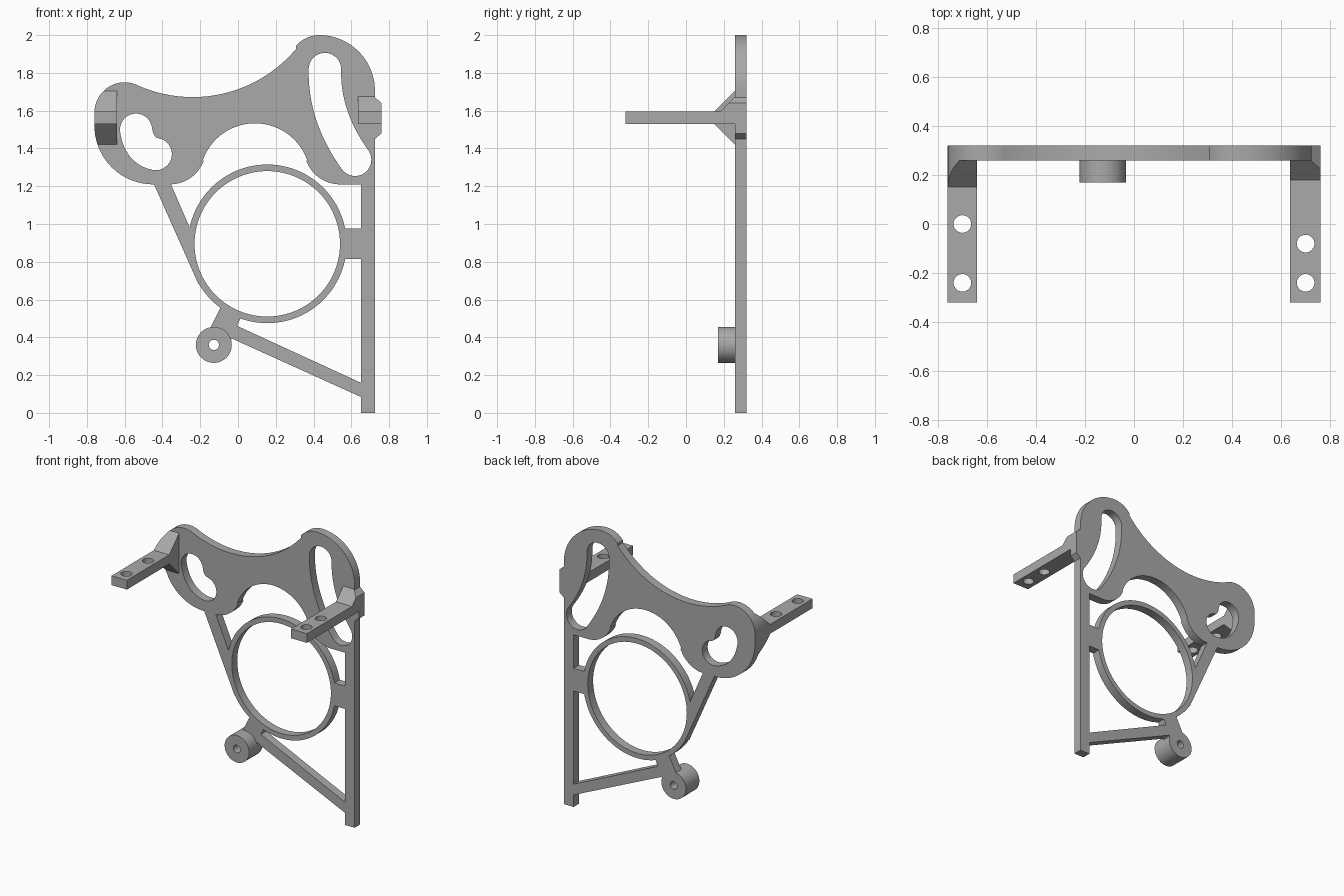
import bpy, bmesh, math
from mathutils import Vector

cube = bpy.data.objects.get("Cube")
if cube:
    bpy.data.objects.remove(cube, do_unlink=True)

BACK, FRONT = 0.32, 0.26      # plate thickness range in y

grey = bpy.data.materials.new("plain grey")
grey.use_nodes = True
COLOUR = (0.4, 0.4, 0.4, 1)
grey.diffuse_color = COLOUR
grey.node_tree.nodes["Principled BSDF"].inputs["Base Color"].default_value = COLOUR


def arc(cx, cz, r, a0, a1, n=24):
    """Points on a circular arc, angles in degrees."""
    angles = [math.radians(a0 + (a1 - a0) * i / n) for i in range(n + 1)]
    return [(cx + r * math.cos(a), cz + r * math.sin(a)) for a in angles]


def circle(cx, cz, r, n=64):
    return arc(cx, cz, r, 0, 360, n)[:-1]


def slot(start, middle, end, r, n=16):
    """Outline of a round-ended slot along a curve through three points."""
    a, m, b = map(Vector, (start, middle, end))
    ctrl = 2 * m - (a + b) / 2
    left, right = [], []
    for i in range(n + 1):
        t = i / n
        p = a * (1 - t) ** 2 + ctrl * 2 * t * (1 - t) + b * t * t
        d = ((ctrl - a) * (1 - t) + (b - ctrl) * t).normalized()
        side = Vector((-d.y, d.x)) * r
        left.append(tuple(p + side))
        right.append(tuple(p - side))
        if i in (0, n):
            deg = math.degrees(math.atan2(d.y, d.x))
            cap = arc(p.x, p.y, r, deg + 90, deg + (270 if i == 0 else -90), n)[1:-1]
            if i == 0:
                start_cap = cap[::-1]
            else:
                end_cap = cap
    return left + end_cap + right[::-1] + start_cap


def prism(name, outline, lo, hi, axis="y"):
    """Extrude a 2D outline along one axis."""
    place = {"x": lambda u, v, w: (w, u, v),
             "y": lambda u, v, w: (u, w, v),
             "z": lambda u, v, w: (u, v, w)}[axis]
    bm = bmesh.new()
    face = bm.faces.new([bm.verts.new(place(u, v, lo)) for u, v in outline])
    top = bmesh.ops.extrude_face_region(bm, geom=[face])["geom"]
    shift = Vector(place(0, 0, hi - lo))
    bmesh.ops.translate(bm, vec=shift, verts=[g for g in top if isinstance(g, bmesh.types.BMVert)])
    bmesh.ops.recalc_face_normals(bm, faces=bm.faces)
    mesh = bpy.data.meshes.new(name)
    bm.to_mesh(mesh)
    bm.free()
    mesh.materials.append(grey)
    obj = bpy.data.objects.new(name, mesh)
    bpy.context.collection.objects.link(obj)
    return obj


def combine(target, tool, operation):
    """Apply a boolean and remove the tool."""
    mod = target.modifiers.new("combine", "BOOLEAN")
    mod.object, mod.operation, mod.solver = tool, operation, "EXACT"
    bpy.context.view_layer.objects.active = target
    bpy.ops.object.modifier_apply(modifier=mod.name)
    bpy.data.objects.remove(tool, do_unlink=True)


def cut(target, outline, lo, hi, axis="y"):
    combine(target, prism("cutter", outline, lo, hi, axis), "DIFFERENCE")


# Two-lobed upper plate outline
outline = (arc(-0.45, 1.52, 0.31, 270, 180)
           + arc(-0.60, 1.59, 0.16, 180, 65.7)
           + arc(-0.24, 2.387, 0.715, 246.5, 320, 40)
           + arc(0.43, 1.84, 0.16, 140, 91)
           + arc(0.43, 1.705, 0.295, 90, 0)
           + [(0.725, 1.21)]
           + arc(0.54, 1.40, 0.19, 270, 200)
           + arc(0.09, 1.24, 0.293, 19, 161, 36)
           + arc(-0.36, 1.40, 0.19, -20, -90))
frame = prism("bracket_frame", outline, FRONT, BACK)

# Side tab, post, struts and links of the lower frame
tab = [(0.64, 1.675), (0.72, 1.675), (0.76, 1.64), (0.76, 1.48), (0.725, 1.45), (0.64, 1.45)]
bars = {
    "side_tab": tab,
    "post": [(0.65, 0), (0.725, 0), (0.725, 1.4), (0.65, 1.4)],
    "ring_link": [(0.5, 0.815), (0.68, 0.815), (0.68, 0.975), (0.5, 0.975)],
    "upper_strut": [(-0.45, 1.222), (-0.36, 1.222), (-0.255, 0.98), (-0.15, 0.85), (-0.209, 0.68)],
    "boss_link": [(-0.093, 0.557), (-0.147, 0.45), (-0.128, 0.36), (-0.04, 0.38),
                  (0.013, 0.5), (0.05, 0.56)],
    "lower_strut": [(-0.06, 0.486), (-0.06, 0.406), (0.68, 0.071), (0.68, 0.146)],
}
for name, shape in bars.items():
    combine(frame, prism(name, shape, FRONT, BACK), "UNION")

# Large ring
combine(frame, prism("ring", circle(0.155, 0.895, 0.42, 96), FRONT, BACK), "UNION")
cut(frame, circle(0.155, 0.895, 0.385, 96), 0, 0.5)

# Curved slots
cut(frame, slot((-0.54, 1.50), (-0.505, 1.41), (-0.435, 1.37), 0.085), 0, 0.5)
cut(frame, slot((0.46, 1.82), (0.497, 1.575), (0.62, 1.34), 0.086), 0, 0.5)

# Round boss with a through hole
combine(frame, prism("boss", circle(-0.128, 0.36, 0.095), 0.17, BACK), "UNION")
cut(frame, circle(-0.128, 0.36, 0.027, 32), 0, 0.5)

# Forward arms with gussets, trimmed to the plate edge
right_profile = [(-0.32, 1.53), (0.15, 1.53), (0.26, 1.42), (0.29, 1.42),
                 (0.29, 1.705), (0.26, 1.705), (0.15, 1.595), (-0.32, 1.595)]
left_profile = [(-0.32, 1.53), (0.29, 1.53), (0.29, 1.675), (0.26, 1.675),
                (0.18, 1.595), (-0.32, 1.595)]
left_trim = [(0.6, 1.675)] + tab[1:5] + [(0.6, 1.45)]
arms = [("right_arm", right_profile, -0.77, -0.64, outline, -0.70, (0, -0.24)),
        ("left_arm", left_profile, 0.636, 0.77, left_trim, 0.70, (-0.08, -0.24))]
for name, profile, x0, x1, trim, hole_x, hole_ys in arms:
    arm = prism(name, profile, x0, x1, "x")
    combine(arm, prism("trim", trim, -0.5, 0.5), "INTERSECT")
    for y in hole_ys:
        cut(arm, circle(hole_x, y, 0.036, 32), 1.4, 1.75, "z")
    combine(frame, arm, "UNION")

# Smooth the curved walls and keep the edges sharp
bpy.ops.object.select_all(action="DESELECT")
frame.select_set(True)
bpy.context.view_layer.objects.active = frame
bpy.ops.object.shade_smooth_by_angle(angle=math.radians(30))
